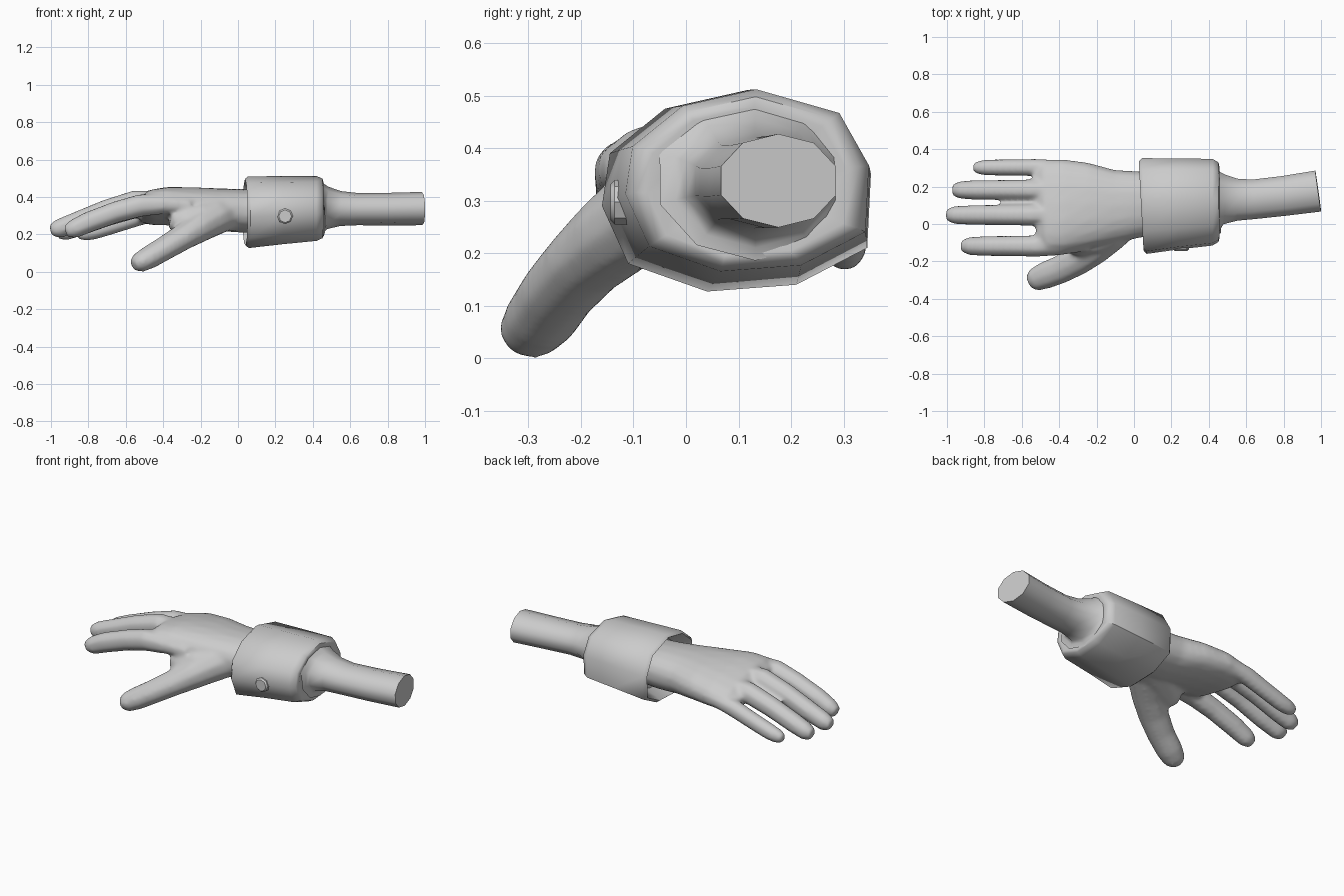
import bpy, bmesh, math
from mathutils import Vector

if "Cube" in bpy.data.objects:
    bpy.data.objects.remove(bpy.data.objects["Cube"])

grey = bpy.data.materials.new("plain_grey")
grey.diffuse_color = (0.6, 0.6, 0.6, 1)
grey.use_nodes = True
grey.node_tree.nodes["Principled BSDF"].inputs["Base Color"].default_value = grey.diffuse_color


def loft(name, rings):
    """Skin a list of equal-length point rings and cap both ends."""
    bm = bmesh.new()
    loops = [[bm.verts.new(p) for p in ring] for ring in rings]
    n = len(loops[0])
    for a, b in zip(loops, loops[1:]):
        for i in range(n):
            j = (i + 1) % n
            bm.faces.new((a[i], a[j], b[j], b[i]))
    bm.faces.new(loops[0][::-1])
    bm.faces.new(loops[-1])
    bmesh.ops.recalc_face_normals(bm, faces=bm.faces)
    mesh = bpy.data.meshes.new(name)
    bm.to_mesh(mesh)
    bm.free()
    mesh.materials.append(grey)
    obj = bpy.data.objects.new(name, mesh)
    bpy.context.collection.objects.link(obj)
    return obj


def tube(name, stations, sides, power=1.0):
    """Tube through stations (x, y, z, half width, half height, roll in degrees)."""
    centres = [Vector(s[:3]) for s in stations]
    rings = []
    for k, (x, y, z, w, h, roll) in enumerate(stations):
        t = (centres[min(k + 1, len(centres) - 1)] - centres[max(k - 1, 0)]).normalized()
        side = t.cross(Vector((0, 0, 1))).normalized()
        up = side.cross(t)
        r = math.radians(roll)
        ring = []
        for i in range(sides):
            a = 2 * math.pi * (i + 0.5) / sides
            c, s = math.cos(a), math.sin(a)
            u = w * math.copysign(abs(c) ** power, c)
            v = h * math.copysign(abs(s) ** power, s)
            ring.append(centres[k] + side * (u * math.cos(r) - v * math.sin(r))
                        + up * (u * math.sin(r) + v * math.cos(r)))
        rings.append(ring)
    return loft(name, rings)


def smooth(obj, angle):
    bpy.ops.object.select_all(action='DESELECT')
    obj.select_set(True)
    bpy.context.view_layer.objects.active = obj
    bpy.ops.object.shade_smooth_by_angle(angle=math.radians(angle))


def apply(obj, mod):
    bpy.context.view_layer.objects.active = obj
    bpy.ops.object.modifier_apply(modifier=mod.name)


# Palm and wrist, rolled so the little-finger side sits lower
hand = tube("hand", [
    (0.25, 0.105, 0.325, 0.16, 0.105, 0),
    (0.04, 0.105, 0.325, 0.177, 0.117, 0),
    (-0.10, 0.095, 0.332, 0.195, 0.114, -2),
    (-0.25, 0.10, 0.345, 0.23, 0.105, -5),
    (-0.38, 0.10, 0.351, 0.25, 0.095, -8),
    (-0.47, 0.095, 0.344, 0.25, 0.082, -10),
    (-0.525, 0.09, 0.332, 0.235, 0.05, -10)], 18, 0.88)

# Fingers: y, half width, then (x, z) path from inside the palm to the tip
fingers = {
    "index_finger": (-0.118, 0.058, [(-0.25, 0.355), (-0.40, 0.36), (-0.52, 0.355), (-0.65, 0.32),
                                     (-0.80, 0.265), (-0.88, 0.228), (-0.922, 0.213)]),
    "middle_finger": (0.048, 0.058, [(-0.25, 0.36), (-0.40, 0.38), (-0.55, 0.375), (-0.70, 0.33),
                                     (-0.85, 0.27), (-0.96, 0.23), (-1.003, 0.22)]),
    "ring_finger": (0.182, 0.057, [(-0.25, 0.35), (-0.40, 0.36), (-0.55, 0.345), (-0.70, 0.30),
                                   (-0.85, 0.245), (-0.93, 0.215), (-0.97, 0.207)]),
    "little_finger": (0.302, 0.047, [(-0.25, 0.32), (-0.40, 0.32), (-0.53, 0.295), (-0.65, 0.255),
                                     (-0.76, 0.22), (-0.82, 0.205), (-0.86, 0.2)])}
taper = [0.5, 0.9, 1.05, 1.0, 0.97, 0.88, 0.55]
digits = []
for name, (y, w, path) in fingers.items():
    digits.append(tube(name, [(x, y, z, w * f, w * f * 1.05, 0)
                              for (x, z), f in zip(path, taper)], 8))

# Thumb, reaching forward and down from the wrist
digits.append(tube("thumb", [
    (0.0, 0.04, 0.325, 0.08, 0.08, 0),
    (-0.12, -0.05, 0.29, 0.098, 0.096, 0),
    (-0.21, -0.13, 0.238, 0.09, 0.085, 0),
    (-0.295, -0.19, 0.185, 0.084, 0.072, 0),
    (-0.39, -0.242, 0.127, 0.078, 0.066, 0),
    (-0.475, -0.275, 0.077, 0.075, 0.063, 0),
    (-0.53, -0.298, 0.048, 0.064, 0.055, 0),
    (-0.56, -0.312, 0.035, 0.038, 0.032, 0)], 10))

# Fleshy base of the thumb, filling the web towards the palm
digits.append(tube("thumb_base", [
    (0.02, 0.05, 0.315, 0.09, 0.09, 0),
    (-0.12, -0.01, 0.305, 0.125, 0.1, 0),
    (-0.22, -0.06, 0.285, 0.12, 0.095, 0),
    (-0.30, -0.09, 0.268, 0.095, 0.078, 0),
    (-0.36, -0.095, 0.285, 0.055, 0.055, 0)], 12))

# Merge the digits into the hand, then blend the joints
for digit in digits:
    mod = hand.modifiers.new("join_" + digit.name, 'BOOLEAN')
    mod.operation = 'UNION'
    mod.solver = 'EXACT'
    mod.object = digit
    apply(hand, mod)
    bpy.data.objects.remove(digit)
mod = hand.modifiers.new("blend", 'REMESH')
mod.mode = 'VOXEL'
mod.voxel_size = 0.011
apply(hand, mod)
mod = hand.modifiers.new("soften", 'SMOOTH')
mod.factor = 0.5
mod.iterations = 12
apply(hand, mod)
if not hand.data.materials:
    hand.data.materials.append(grey)
smooth(hand, 60)

# Forearm, flaring into the cuff
forearm = tube("forearm", [
    (0.44, 0.13, 0.34, 0.19, 0.155, 0),
    (0.458, 0.132, 0.342, 0.16, 0.132, 0),
    (0.48, 0.132, 0.341, 0.14, 0.113, 0),
    (0.55, 0.13, 0.338, 0.118, 0.093, 0),
    (0.64, 0.132, 0.335, 0.111, 0.086, 0),
    (0.80, 0.15, 0.335, 0.112, 0.087, 0),
    (0.985, 0.176, 0.338, 0.116, 0.089, 0)], 10)
smooth(forearm, 50)

# Cuff: ten-sided outline swept through (x, scale, shift, slant), hollow at the hand end
outline = [(0.115, 0.51), (0.29, 0.46), (0.352, 0.35), (0.345, 0.21), (0.21, 0.14),
           (0.04, 0.127), (-0.11, 0.18), (-0.16, 0.29), (-0.145, 0.39), (-0.04, 0.475)]
sweep = [(0.12, 0.70, 0, 0), (0.06, 0.86, 0, 0.04), (0.038, 0.93, 0, 0.05),
         (0.055, 1.0, 0, 0.05), (0.24, 0.95, 0.011, 0), (0.42, 0.905, 0.02, 0),
         (0.452, 0.83, 0.02, 0), (0.457, 0.74, 0.018, 0), (0.44, 0.55, 0.018, 0)]
cuff = loft("cuff", [[(x + k * (0.1 - y), 0.1 + (y - 0.1) * s + d, 0.32 + (z - 0.32) * s + d)
                      for y, z in outline] for x, s, d, k in sweep])
smooth(cuff, 50)

# Round button on the front of the cuff
button = loft("button", [[(0.252 + r * math.cos(i * math.pi / 4), y,
                           0.297 + r * math.sin(i * math.pi / 4)) for i in range(8)]
                         for y, r in [(-0.09, 0.042), (-0.136, 0.042), (-0.144, 0.034)]])
smooth(button, 40)
